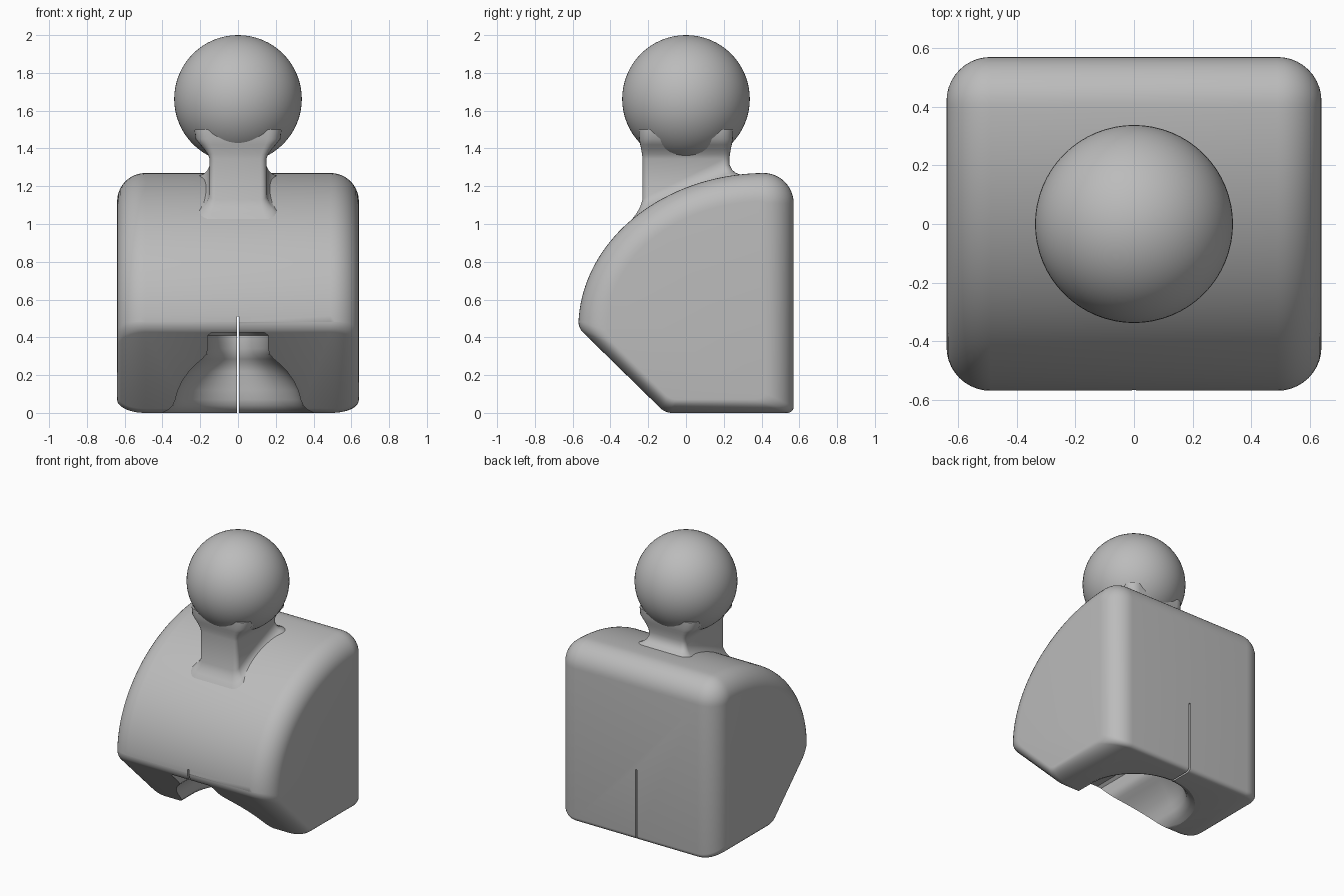
import bpy, bmesh, math
from mathutils import Vector

cube = bpy.data.objects.get("Cube")
if cube:
    bpy.data.objects.remove(cube, do_unlink=True)

grey = bpy.data.materials.new("plain_grey")
grey.use_nodes = True
tone = (0.5, 0.5, 0.5, 1)
grey.diffuse_color = tone
grey.node_tree.nodes["Principled BSDF"].inputs["Base Color"].default_value = tone


def make(name, bm):
    bmesh.ops.recalc_face_normals(bm, faces=bm.faces)
    mesh = bpy.data.meshes.new(name)
    bm.to_mesh(mesh)
    bm.free()
    mesh.materials.append(grey)
    ob = bpy.data.objects.new(name, mesh)
    bpy.context.collection.objects.link(ob)
    return ob


def loft(rings):
    """Skin a stack of equal-length closed rings and cap both ends."""
    bm = bmesh.new()
    rows = [[bm.verts.new(p) for p in ring] for ring in rings]
    for a, b in zip(rows, rows[1:]):
        for i in range(len(a)):
            j = (i + 1) % len(a)
            bm.faces.new((a[i], a[j], b[j], b[i]))
    bm.faces.new(rows[0])
    bm.faces.new(rows[-1])
    return bm, rows


def smooth(ob, angle):
    bpy.ops.object.select_all(action="DESELECT")
    ob.select_set(True)
    bpy.context.view_layer.objects.active = ob
    for m in list(ob.modifiers):
        bpy.ops.object.modifier_apply(modifier=m.name)
    bpy.ops.object.shade_smooth_by_angle(angle=math.radians(angle))


def surface(y):
    """Height of the curved top of the body."""
    return 0.45 + 0.82 * math.sqrt(max(0, 1 - ((min(y, 0.42) - 0.42) / 0.99) ** 2))


# Body side profile: slanted underside, flat back, elliptical top and front
outline = [Vector((-0.11, 0)), Vector((0.57, 0))]
for i in range(13):
    t = math.pi / 2 * i / 12
    outline.append(Vector((0.41 + 0.16 * math.cos(t), 1.11 + 0.16 * math.sin(t))))
for i in range(1, 41):
    t = math.pi / 2 * (1 + i / 40)
    outline.append(Vector((0.42 + 0.99 * math.cos(t), 0.45 + 0.82 * math.sin(t))))


def inset(k):
    """Shrink the profile, less along the underside than elsewhere."""
    n, pts = len(outline), []
    for i, p in enumerate(outline):
        lines = []
        for e in (i - 1, i):
            d = (outline[(e + 1) % n] - outline[e % n]).normalized()
            lines.append((Vector((d.y, -d.x)), k * (0.07 if e % n in (0, n - 1) else 0.15)))
        (a, da), (b, db) = lines
        det = a.x * b.y - a.y * b.x
        if abs(det) < 1e-4:
            pts.append(p - a * da)
        else:
            pts.append(p - Vector((da * b.y - db * a.y, db * a.x - da * b.x)) / det)
    return pts


# Body lofted across, with rounded shoulders at both sides
half = [(0.49 + 0.15 * math.sin(t), 1 - math.cos(t))
        for t in (math.pi / 2 * i / 10 for i in range(11))]
stations = [(-x, k) for x, k in reversed(half)] + half
bm, rows = loft([[(x, p.x, p.y) for p in inset(k)] for x, k in stations])
corner_edges = [bm.edges.get((a[i], b[i])) for a, b in zip(rows, rows[1:])
                for i in (0, 1, len(outline) - 1)]
bmesh.ops.bevel(bm, geom=corner_edges, offset=0.035, segments=5, profile=0.5,
                affect="EDGES", clamp_overlap=True)
body = make("socket_body", bm)

# Socket cavity, open to the front and below: (height, half width, back depth)
levels = [(-0.05, 0.42, 0.42), (0, 0.40, 0.40), (0.015, 0.37, 0.37), (0.04, 0.345, 0.35),
          (0.07, 0.332, 0.34)]
levels += [(z, math.sqrt(0.1156 - z * z), 0.34 - 0.3 * z * z) for z in (0.12, 0.17, 0.22, 0.26)]
levels += [(0.285, 0.19, 0.3), (0.31, 0.167, 0.29), (0.34, 0.16, 0.28),
           (0.41, 0.16, 0.28), (0.425, 0.14, 0.26)]
rings = []
for z, w, back in levels:
    arc = [math.pi * i / 32 for i in range(33)]
    rings.append([(w, -0.8, z)] + [(w * math.cos(t), back * math.sin(t), z) for t in arc]
                 + [(-w, -0.8, z)])
cavity = make("socket_cutter", loft(rings)[0])

# Thin relief slit through the lower body
bm = bmesh.new()
bmesh.ops.create_cube(bm, size=1)
bmesh.ops.scale(bm, verts=bm.verts, vec=(0.013, 2, 0.61))
bmesh.ops.translate(bm, verts=bm.verts, vec=(0, 0, 0.205))
slit = make("slit_cutter", bm)

for cutter in (cavity, slit):
    m = body.modifiers.new("cut", "BOOLEAN")
    m.object, m.operation, m.solver = cutter, "DIFFERENCE", "EXACT"
smooth(body, 32)
for cutter in (cavity, slit):
    cutter.hide_render = True
    cutter.hide_set(True)


# Neck: rounded rectangle flaring into the body and the ball
def neck_ring(height, gx, gy, follow):
    ring = []
    hx, hy, r = 0.15 + gx, 0.23 + gy, 0.03 + gx * 0.5
    for q in range(4):
        for i in range(6):
            t = math.pi / 2 * (q + i / 5)
            sx, sy = (1, -1, -1, 1)[q], (1, 1, -1, -1)[q]
            x = sx * (hx - r) + r * math.cos(t)
            y = sy * (hy - r) + r * math.sin(t)
            ring.append((x, y, height + (surface(y) if follow else 0)))
    return ring


rings = [neck_ring(h, g, g, True) for h, g in
         ((-0.03, 0.075), (0, 0.055), (0.012, 0.032), (0.03, 0.014), (0.06, 0))]
rings += [neck_ring(h, g, g * 0.25, False) for h, g in
          ((1.345, 0), (1.37, 0.01), (1.395, 0.028), (1.42, 0.05), (1.45, 0.075), (1.5, 0.08))]
smooth(make("neck", loft(rings)[0]), 40)

# Ball
bm = bmesh.new()
bmesh.ops.create_uvsphere(bm, u_segments=64, v_segments=32, radius=0.338)
bmesh.ops.translate(bm, verts=bm.verts, vec=(0, 0, 1.662))
smooth(make("ball", bm), 60)
